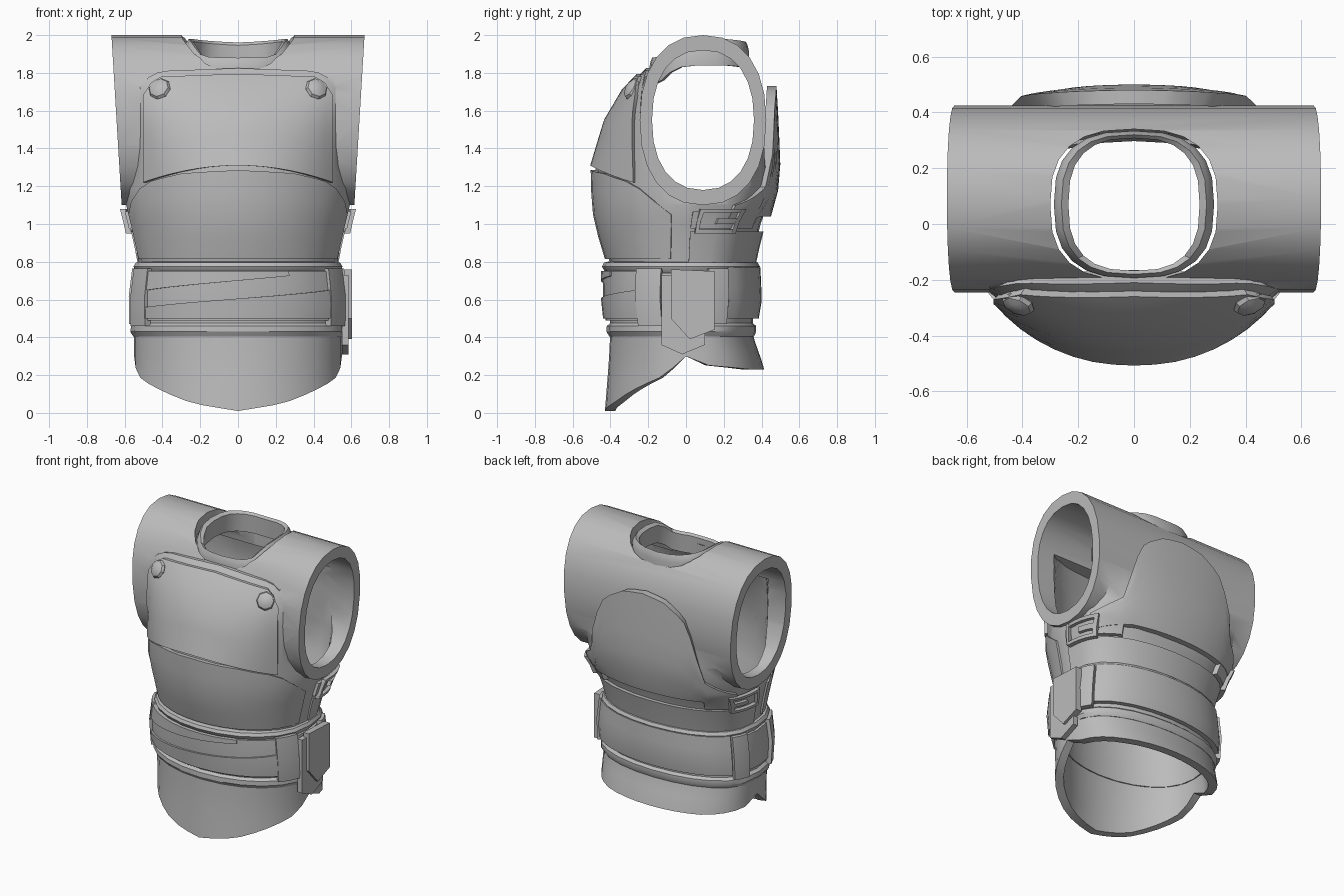
import bpy, bmesh
from math import sin, cos, pi, asin, sqrt
from mathutils import Matrix

cube = bpy.data.objects.get("Cube")
if cube:
    bpy.data.objects.remove(cube, do_unlink=True)

grey = bpy.data.materials.new("armour grey")
grey.use_nodes = True
GREY = (0.5, 0.5, 0.5, 1)
grey.diffuse_color = GREY
for node in grey.node_tree.nodes:
    if node.type == 'BSDF_PRINCIPLED':
        node.inputs["Base Color"].default_value = GREY
        node.inputs["Roughness"].default_value = 0.7

parts = []

# Torso profile: height, (half width, front depth, back depth, front and back squareness)
PROFILE = [
    (0.0, (.55, .43, .46, 1, .7)),
    (.25, (.55, .41, .41, 1, .7)),
    (.42, (.55, .40, .35, .9, .7)),
    (.6, (.555, .42, .38, .85, .7)),
    (.8, (.53, .425, .37, .9, .7)),
    (1.0, (.575, .485, .42, 1, .6)),
    (1.1, (.6, .5, .47, 1, .5)),
    (1.3, (.6, .505, .49, 1, .3)),
    (1.55, (.6, .43, .48, .7, .25)),
    (1.72, (.6, .33, .47, .4, .25)),
    (1.84, (.6, .21, .46, .15, .25)),
]


def span(a, b, n):
    return [a + (b - a) * i / n for i in range(n + 1)]


def lerp(table, t):
    """Piecewise linear lookup of tuples."""
    if t <= table[0][0]:
        return table[0][1]
    for (t0, v0), (t1, v1) in zip(table, table[1:]):
        if t <= t1:
            k = (t - t0) / (t1 - t0)
            return tuple(p + (q - p) * k for p, q in zip(v0, v1))
    return table[-1][1]


def curve(*pairs):
    """Even function through the given points."""
    table = [(t, (v,)) for t, v in pairs]
    return lambda t: lerp(table, abs(t))[0]


def power(v, p):
    return abs(v) ** p * (1 if v > 0 else -1)


def surface(a, z, off):
    """Point on the torso: angle 0 is the front, positive is the left."""
    w, front, back, pf, pb = lerp(PROFILE, z)
    c = cos(a)
    y = -(front + off) * c ** pf if c > 0 else (back + off) * (-c) ** pb
    return ((w + off) * sin(a), y, z)


def finish(name, bm):
    bmesh.ops.recalc_face_normals(bm, faces=bm.faces)
    mesh = bpy.data.meshes.new(name)
    bm.to_mesh(mesh)
    bm.free()
    mesh.materials.append(grey)
    obj = bpy.data.objects.new(name, mesh)
    bpy.context.collection.objects.link(obj)
    parts.append(obj)
    return obj


def loft(name, loops, closed=False):
    """Skin a row of closed loops, capping the ends unless it joins up."""
    bm = bmesh.new()
    rings = [[bm.verts.new(p) for p in loop] for loop in loops]
    pairs = list(zip(rings, rings[1:]))
    if closed:
        pairs.append((rings[-1], rings[0]))
    else:
        bm.faces.new(rings[0])
        bm.faces.new(rings[-1])
    for r, s in pairs:
        for i in range(len(r)):
            bm.faces.new((r[i - 1], r[i], s[i], s[i - 1]))
    return finish(name, bm)


def plate(name, angles, lo, hi, off, thick, rows=2, closed=False):
    """Curved plate on the torso between two edge heights."""
    loops = []
    for a in angles:
        z0 = lo(a) if callable(lo) else lo
        z1 = hi(a) if callable(hi) else hi
        zs = span(z0, z1, rows)
        loops.append([surface(a, z, off) for z in zs]
                     + [surface(a, z, off - thick) for z in reversed(zs)])
    return loft(name, loops, closed)


def combine(target, tool, operation):
    mod = target.modifiers.new(operation.lower(), 'BOOLEAN')
    mod.object, mod.operation, mod.solver = tool, operation, 'EXACT'
    bpy.context.view_layer.objects.active = target
    bpy.ops.object.modifier_apply(modifier=mod.name)
    parts.remove(tool)
    bpy.data.objects.remove(tool, do_unlink=True)


AROUND = span(-pi, pi, 24)[:-1]


# Vest: torso joined to a shoulder tube, then hollowed
def torso(name, heights, off):
    loops = []
    for z in heights:
        limit = .43 if z < 1.4 else .09 + .335 * sqrt(1 - ((z - 1.54) / .46) ** 2)
        ring = [surface(a, z, off) for a in AROUND]
        loops.append([(x * 1.03, min(y, limit + off + .025), h) for x, y, h in ring])
    return loft(name, loops)


def tube(name, ry, rz, reach, slope):
    loops = []
    for s in (-1, 1):
        ring = []
        for a in AROUND:
            z = 1.55 + rz * power(sin(a), .88)
            ring.append((s * (reach - slope * (2 - z)), .09 + ry * power(cos(a), .88), z))
        loops.append(ring)
    return loft(name, loops)


def neck_point(t, r, z):
    return (r * power(sin(t), .75), .07 - (.5 * r + .12) * power(cos(t), .75), z)


HEIGHTS = [.9, 1.0, 1.1, 1.2, 1.3, 1.42, 1.55, 1.65]
vest = torso("vest", [.78] + HEIGHTS + [1.72, 1.78], -.025)
combine(vest, tube("shoulders", .335, .45, .67, .06), 'UNION')
combine(vest, torso("hollow", [.7] + HEIGHTS + [1.73], -.065), 'DIFFERENCE')
combine(vest, tube("arm_cutter", .27, .37, .9, 0), 'DIFFERENCE')
neck = [[neck_point(t, .3, z) for t in AROUND] for z in (1.66, 2.2)]
combine(vest, loft("neck_cutter", neck), 'DIFFERENCE')

# Collar, set just inside the neck opening
rim = curve((0, 1.88), (.7, 1.885), (1.1, 1.95), (1.4, 1.98), (2, 1.98), (3.2, 1.96))
SECTION = [(.235, -.015), (.26, 0), (.275, -.02), (.287, -.05), (.287, -.14), (.245, -.14)]
loft("collar", [[neck_point(t, r, rim(t) + dz) for r, dz in SECTION] for t in AROUND], True)

# Chest plates
chest_top = curve((0, 1.825), (.42, 1.81), (.5, 1.77), (.53, 1.71))
plate_top = curve((0, 1.795), (.41, 1.78), (.47, 1.74), (.5, 1.68))


def chest_bottom(a):
    return 1.31 - .36 * (.6 * sin(a)) ** 2


edge = asin(.53 / .6)
plate("chest_backing", span(-edge, edge, 16), chest_bottom,
      lambda a: chest_top(.6 * sin(a)), -.015, .045, 6)
edge = asin(.5 / .6)
plate("chest_plate", span(-edge, edge, 16), chest_bottom,
      lambda a: plate_top(.6 * sin(a)), .005, .025, 6)
plate("abdomen_plate", span(-1.41, 1.41, 16), .815,
      curve((0, 1.285), (.5, 1.27), (.98, 1.215), (1.41, 1.05)), 0, .04, 4)

# Rivets
for side, s in (("left", 1), ("right", -1)):
    bm = bmesh.new()
    bmesh.ops.create_uvsphere(bm, u_segments=8, v_segments=6, radius=.062)
    bm.transform(Matrix.Translation((s * .415, -.285, 1.715))
                 @ Matrix.Rotation(s * .4, 4, 'Z') @ Matrix.Rotation(pi / 2 - .5, 4, 'X')
                 @ Matrix.Diagonal((1, 1, .5, 1)))
    finish(side + "_rivet", bm)

# Back plate and the band below it
back_top = curve((0, 1.73), (.15, 1.71), (.3, 1.62), (.38, 1.45), (.43, 1.2), (.6, 1.08))
plate("back_plate", span(1.88, 2 * pi - 1.88, 28), curve((0, 1.0), (1.88, 1.0), (2.5, 1.04)),
      lambda a: back_top(.6 * sin(a)), .01, .05, 5)
plate("lower_back_band", span(1.58, 2 * pi - 1.58, 16), .79, .96, 0, .03)

# Waist wrap with rolled edges
ROLLS = [(.4, -.03), (.405, .005), (.43, .02), (.46, .015), (.475, -.005), (.74, -.005),
         (.755, .01), (.775, .02), (.795, .01), (.805, -.03), (.8, -.06), (.4, -.06)]
loft("waist_wrap", [[surface(a, z, off) for z, off in ROLLS] for a in AROUND], True)
plate("belt", AROUND, .5, .74, .012, .03, 2, True)
plate("front_sash", span(-1, 1, 12), .49, .75, .018, .03, 2)
plate("sash_lower_fold", span(-1, 1, 12), .5, lambda a: .605 + .045 * a, .03, .03)
plate("sash_upper_fold", span(-1, .5, 10), lambda a: .7 + .05 * a, .75, .028, .03)
plate("back_belt", span(2.03, 2 * pi - 2.03, 16), .5, .77, .022, .04, 3)

# Belt loops and side buckles
for side, s in (("left", 1), ("right", -1)):
    def strip(name, a0, a1, lo, hi, off, thick, n=2):
        plate(side + name, [s * a for a in span(a0, a1, n)], lo, hi, off, thick)

    strip("_front_loop", 1.0, 1.32, .46, .765, .035, .035)
    strip("_back_loop", 1.75, 2.01, .47, .765, .035, .035)
    strip("_strap", 1.58, 2.4, .975, 1.065, .008, .03, 6)
    strip("_buckle_front", 1.6, 1.62, .95, 1.08, .03, .03)
    strip("_buckle_back", 1.97, 2.03, .95, 1.08, .03, .03)
    strip("_buckle_base", 1.6, 2.03, .95, .97, .03, .03, 5)
    strip("_buckle_top", 1.6, 2.03, 1.06, 1.08, .03, .03, 5)
    strip("_buckle_tongue", 1.75, 2.0, 1.0, 1.03, .03, .03, 3)

# Side pouch on the left
POUCH = [(-.13, .73), (-.13, .36), (-.02, .31), (.1, .36), (.1, .73)]
FLAP = [(-.08, .76), (-.08, .5), (.02, .39), (.15, .44), (.15, .75)]
loft("pouch", [[(x, y, z) for y, z in POUCH] for x in (.55, .585)])
loft("pouch_flap", [[(x, y, z) for y, z in FLAP] for x in (.56, .603)])

# Skirt: pointed in front, flared behind
hem = curve((0, .01), (.45, .05), (.95, .14), (1.28, .195), (1.5, .275), (1.57, .3),
            (1.75, .25), (2.4, .23))
plate("skirt", span(-pi, pi, 36)[:-1], hem, .43, 0, .055, 4, True)

# Smooth shading with sharp creases
bpy.ops.object.select_all(action='DESELECT')
for obj in parts:
    obj.select_set(True)
bpy.context.view_layer.objects.active = vest
bpy.ops.object.shade_smooth_by_angle(angle=.6)
